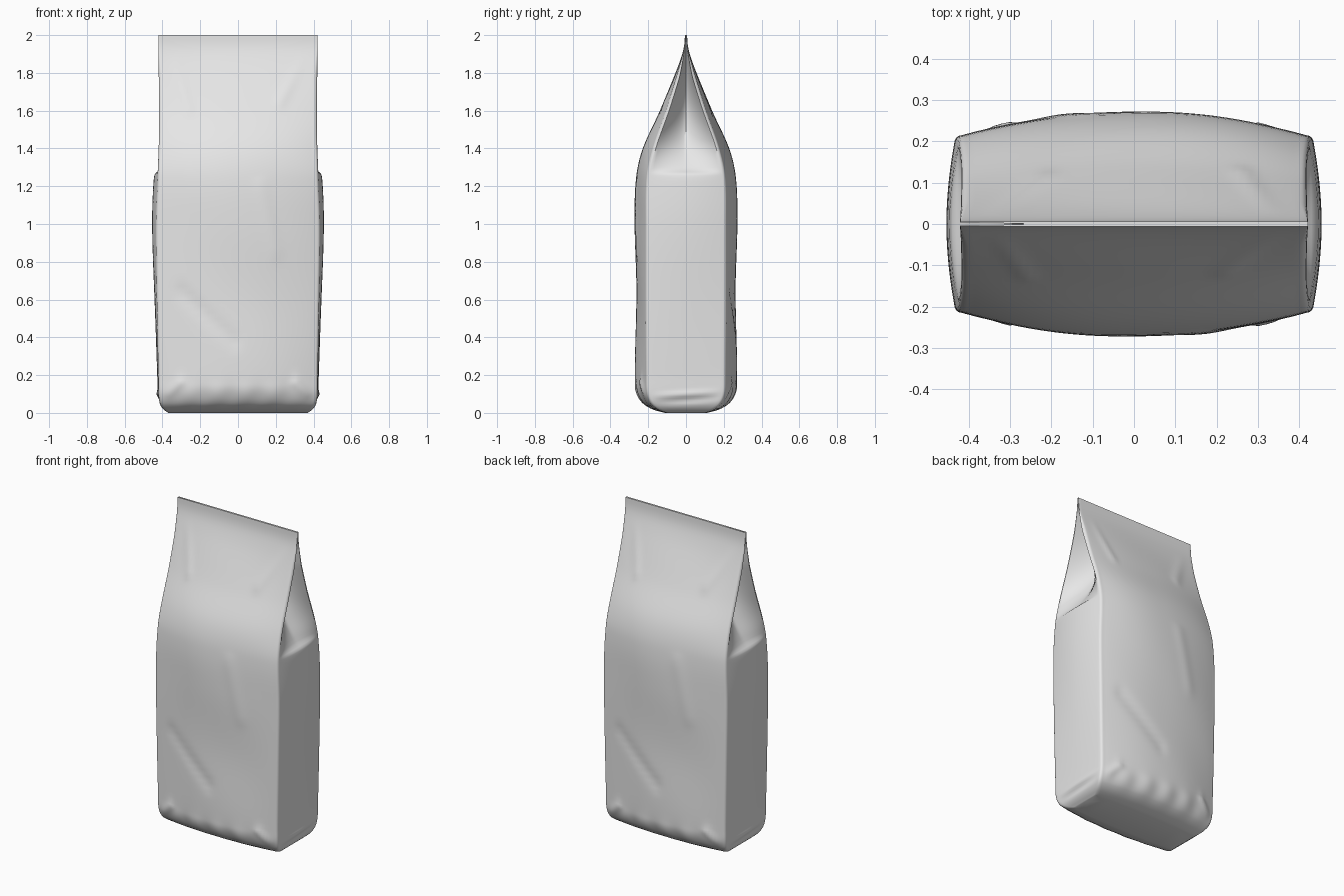
import bpy, bmesh, math
from mathutils import Vector

cube = bpy.data.objects.get("Cube")
if cube:
    bpy.data.objects.remove(cube)


def curve(keys, z):
    """Smooth curve through (height, value) keys."""
    for i in range(len(keys) - 1):
        (a, va), (b, vb) = keys[i], keys[i + 1]
        if z <= b:
            def slope(j):
                p, q = keys[max(j - 1, 0)], keys[min(j + 1, len(keys) - 1)]
                return (q[1] - p[1]) / (q[0] - p[0])
            h = b - a
            t = (z - a) / h
            return ((2*t**3 - 3*t*t + 1) * va + (t**3 - 2*t*t + t) * h * slope(i)
                    + (3*t*t - 2*t**3) * vb + (t**3 - t*t) * h * slope(i + 1))
    return keys[-1][1]


# Bag proportions by height: half width, half depth at middle and at corners
WIDTH = [(0, .37), (.025, .4), (.07, .418), (.2, .422), (.6, .43), (1, .435),
         (1.27, .425), (1.5, .418), (2, .422)]
MIDDLE = [(0, .11), (.012, .16), (.04, .215), (.09, .253), (.15, .268), (.6, .262), (1, .27),
          (1.25, .263), (1.4, .23), (1.6, .138), (1.8, .055), (1.9, .02), (1.95, .009), (2, .006)]
CORNER = [(0, .1), (.012, .14), (.04, .18), (.09, .205), (.15, .212), (1, .215),
          (1.25, .21), (1.4, .178), (1.6, .108), (1.8, .045), (1.9, .017), (1.95, .008), (2, .006)]
BULGE = [(0, 0), (.1, .004), (.5, .008), (1, .017), (1.2, .02), (1.262, .016), (1.29, 0), (2, 0)]
GUSSET = [(0, 0), (1.262, 0), (1.3, .02), (1.42, .09), (1.6, .16), (1.75, .17), (2, .17)]

# Panel wrinkles: start, end, radius, height
FOLDS = [((-.3, .64), (-.02, .38), .035, -.007), ((.22, 1.64), (.36, 1.9), .03, .006),
         ((-.33, 1.85), (-.26, 1.6), .025, .006), ((.12, 1.2), (.2, .85), .04, .004),
         ((-.37, .1), (-.31, .16), .025, .01), ((.37, .1), (.31, .16), .025, .01)]


def wrinkle(x, z):
    total = 0
    p = Vector((x, z))
    for a, b, radius, height in FOLDS:
        a, b = Vector(a), Vector(b)
        t = min(1, max(0, (p - a).dot(b - a) / (b - a).length_squared))
        total += height * math.exp(-((p - a.lerp(b, t)).length / radius) ** 2)
    ripple = .004 * math.sin(x * 42) * math.exp(-((z - .09) / .06) ** 2)
    waves = .003 * math.sin(7 * x + 5 * z) * math.sin(4 * z)
    flat = min(1, max(0, (1.9 - z) / .2)) * min(1, z / .05)
    return (total + (ripple + waves) * max(0, 1 - (x / .42) ** 4)) * flat


PANEL, SIDE, ROUND = 48, 24, 4


def half_ring(z):
    """Front panel, rounded corner and gusseted side; the other half is this turned about."""
    w, mid, edge = (curve(k, z) for k in (WIDTH, MIDDLE, CORNER))
    bulge, gusset = curve(BULGE, z), curve(GUSSET, z)
    r = min(.018, edge * .35)
    pts = []
    for i in range(PANEL + 1):
        s = 2 * i / PANEL - 1
        x = s * (w - r)
        y = edge + (mid - edge) * (1 - abs(s) ** 2.2) + wrinkle(x, z) * (1 - s ** 8)
        pts.append((x, -y))
    for i in range(1, ROUND):
        a = math.pi / 2 * i / ROUND
        pts.append((w - r + r * math.sin(a), -(edge - r + r * math.cos(a))))
    for i in range(SIDE + 1):
        t = 2 * i / SIDE - 1
        y = t * (edge - r)
        crease = .007 * math.exp(-((z - .1 - .06 * y) / .014) ** 2)
        crease -= .007 * math.exp(-((z - .065 - .06 * y) / .014) ** 2)
        x = w + (bulge + crease) * (1 - t * t) - gusset * (1 - abs(t) ** 1.3)
        pts.append((x, y))
    for i in range(1, ROUND):
        a = math.pi / 2 * i / ROUND
        pts.append((w - r + r * math.cos(a), edge - r + r * math.sin(a)))
    return pts


# Heights: dense near the base, fold line and top seal
heights = [0, .004, .012, .024] + [.04 + .012 * i for i in range(13)]
heights += [.22 + .0347 * i for i in range(30)] + [1.245, 1.256, 1.265, 1.275, 1.285, 1.3]
heights += [1.32 + .025 * i for i in range(27)] + [1.985, 2]

# Bag body
bm = bmesh.new()
rings = []
for z in heights:
    half = half_ring(z)
    ring = half + [(-x, -y) for x, y in half]
    rings.append([bm.verts.new((x, y, z)) for x, y in ring])
n = len(rings[0])
for low, high in zip(rings, rings[1:]):
    for i in range(n):
        j = (i + 1) % n
        bm.faces.new((low[i], low[j], high[j], high[i]))
bm.faces.new(reversed(rings[0]))
bm.faces.new(rings[-1])
bmesh.ops.triangulate(bm, faces=[f for f in bm.faces if len(f.verts) > 4])
bmesh.ops.recalc_face_normals(bm, faces=bm.faces)

mesh = bpy.data.meshes.new("bag_body")
bm.to_mesh(mesh)
bm.free()
bag = bpy.data.objects.new("bag_body", mesh)
bpy.context.collection.objects.link(bag)

# Plain light grey wrapping
grey = bpy.data.materials.new("light_grey")
grey.use_nodes = True
colour = (.8, .8, .8, 1)
grey.diffuse_color = colour
grey.node_tree.nodes["Principled BSDF"].inputs["Base Color"].default_value = colour
mesh.materials.append(grey)

bpy.context.view_layer.objects.active = bag
bag.select_set(True)
bpy.ops.object.shade_smooth_by_angle(angle=math.radians(40))
